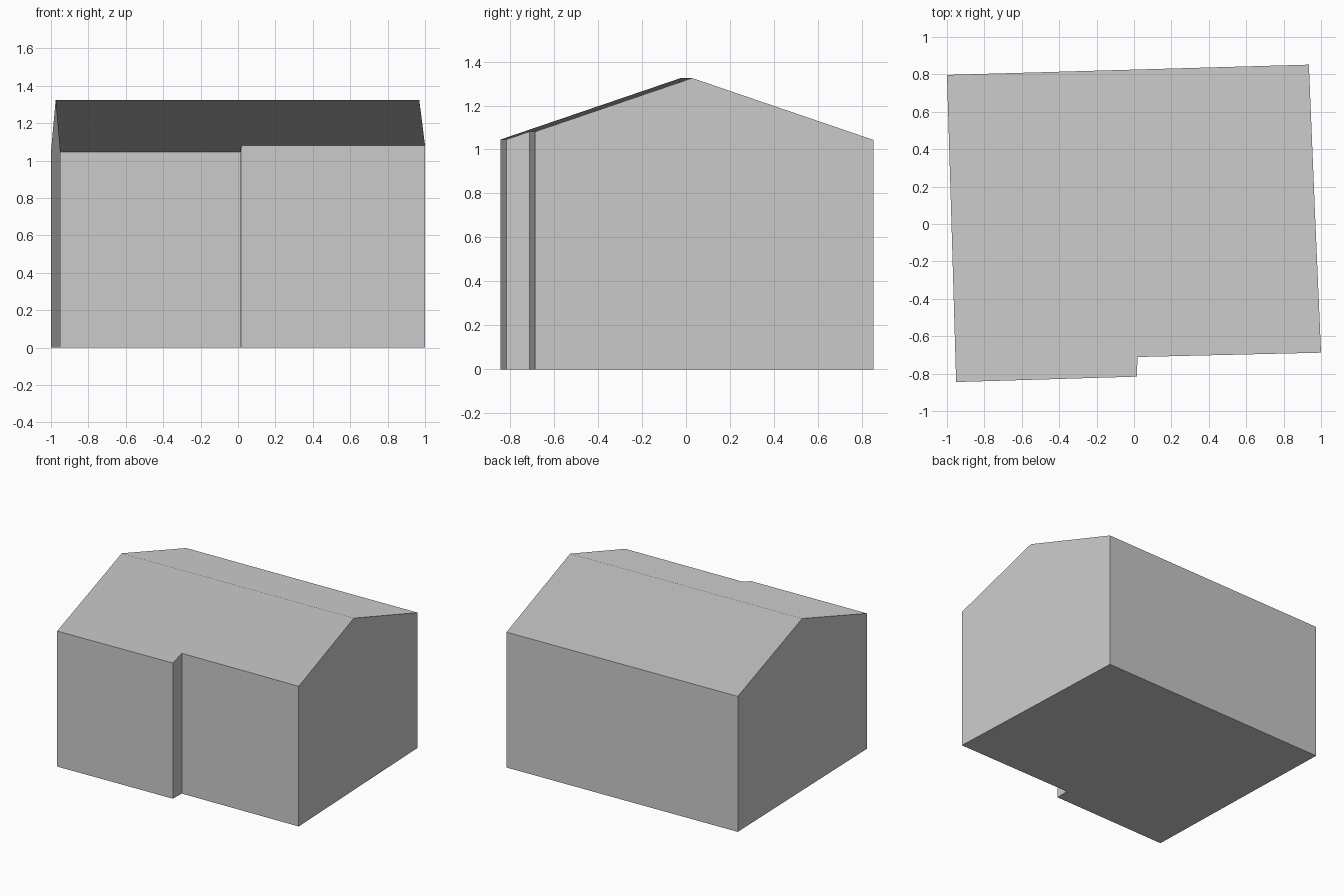
import bpy
import bmesh
import math
from mathutils import Vector

cube = bpy.data.objects.get("Cube")
if cube:
    bpy.data.objects.remove(cube, do_unlink=True)

RIDGE_HEIGHT = 1.325
ROOF_SLOPE = 0.341

# Footprint, counter-clockwise from the back right corner
RIDGE_RIGHT = Vector((-0.975, -0.024))
RIDGE_LEFT = Vector((0.969, 0.028))
footprint = [
    (-1.0, 0.797), RIDGE_RIGHT, (-0.951, -0.845),
    (0.015, -0.816), (0.019, -0.711),          # step in the front wall
    (1.0, -0.688), RIDGE_LEFT, (0.935, 0.852),
]
along = (RIDGE_LEFT - RIDGE_RIGHT).normalized()


def roof_height(co):
    """Height of the gable roof, falling with distance from the ridge."""
    offset = co.xy - RIDGE_RIGHT
    return RIDGE_HEIGHT - ROOF_SLOPE * abs(along.cross(offset))


# House body: raise the footprint and fold its top along the ridge
bm = bmesh.new()
floor = bm.faces.new([bm.verts.new((p[0], p[1], 0)) for p in footprint])
raised = bmesh.ops.extrude_face_region(bm, geom=[floor], use_keep_orig=True)
top = [v for v in raised["geom"] if isinstance(v, bmesh.types.BMVert)]
ridge_ends = [v for v in top
              if min((v.co.xy - RIDGE_RIGHT).length,
                     (v.co.xy - RIDGE_LEFT).length) < 0.001]
bmesh.ops.connect_verts(bm, verts=ridge_ends)
for v in top:
    v.co.z = roof_height(v.co)

# Merge each gable wall into one flat face
bmesh.ops.dissolve_limit(bm, angle_limit=math.radians(1),
                         verts=bm.verts[:], edges=bm.edges[:])
bmesh.ops.recalc_face_normals(bm, faces=bm.faces[:])

mesh = bpy.data.meshes.new("house_body")
bm.to_mesh(mesh)
bm.free()
house = bpy.data.objects.new("house_body", mesh)
bpy.context.collection.objects.link(house)

# Plain grey
grey = bpy.data.materials.new("light_grey")
grey.use_nodes = True
colour = (0.6, 0.6, 0.6, 1)
grey.diffuse_color = colour
grey.node_tree.nodes["Principled BSDF"].inputs["Base Color"].default_value = colour
mesh.materials.append(grey)
